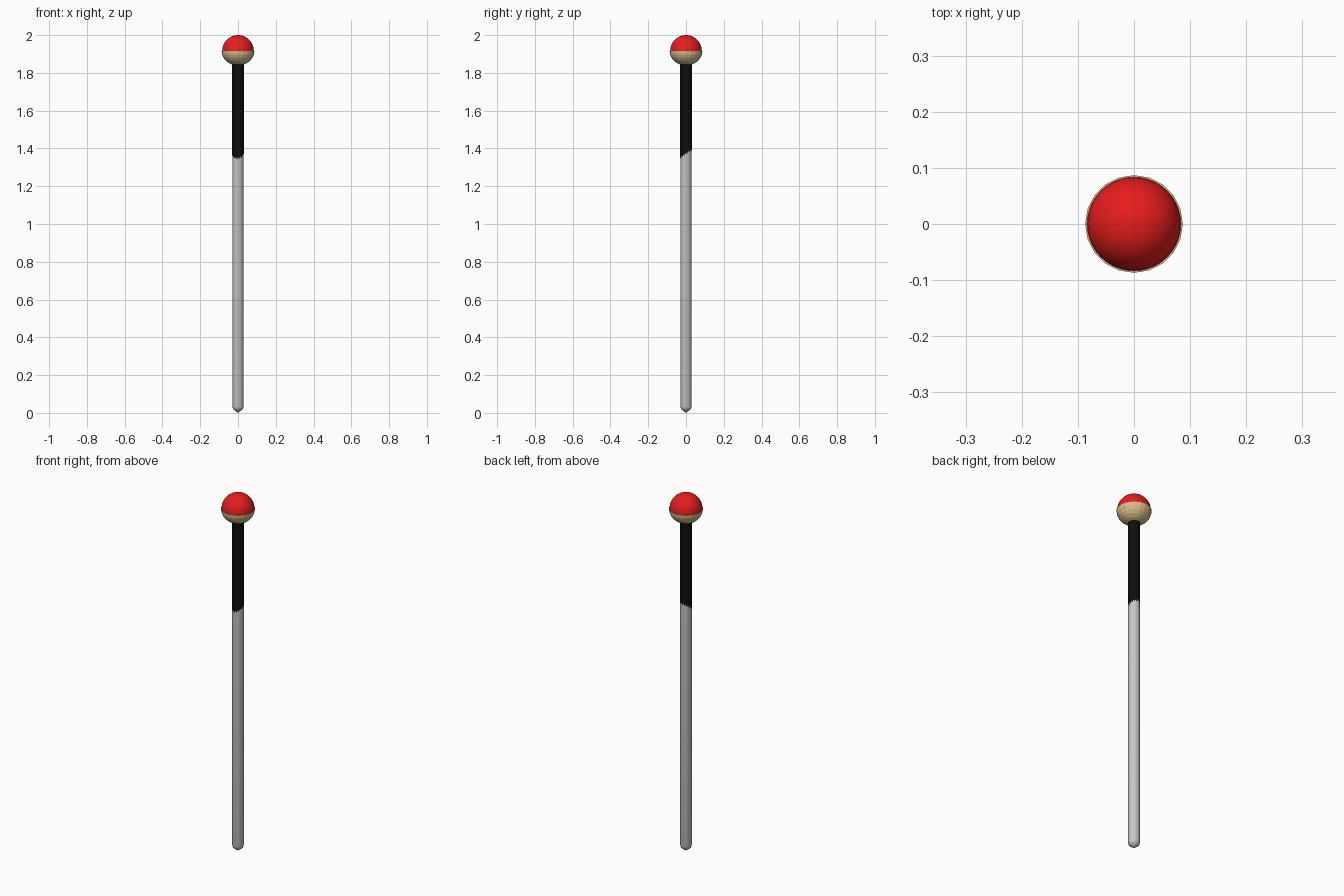
import bpy, math

if "Cube" in bpy.data.objects:
    bpy.data.objects.remove(bpy.data.objects["Cube"])


def material(name, color):
    m = bpy.data.materials.new(name)
    m.diffuse_color = (*color, 1)
    m.use_nodes = True
    m.node_tree.nodes["Principled BSDF"].inputs["Base Color"].default_value = m.diffuse_color
    return m


def lathe(name, profile, sides, mat, angle=None, shift=None):
    """Spin a (radius, z) profile about z; zero radius gives a pole."""
    verts, faces, rings = [], [], []
    for row, (r, z) in enumerate(profile):
        ring = []
        for i in range(1 if r == 0 else sides):
            a = 2 * math.pi * i / sides
            x, y = r * math.cos(a), r * math.sin(a)
            dz = shift(i, x, y) if shift and row == 0 else 0
            ring.append(len(verts))
            verts.append((x, y, z + dz))
        rings.append(ring)
    for lo, hi in zip(rings, rings[1:]):
        for i in range(sides):
            j = (i + 1) % sides
            quad = [lo[i % len(lo)], lo[j % len(lo)], hi[j % len(hi)], hi[i % len(hi)]]
            faces.append(list(dict.fromkeys(quad)))
    mesh = bpy.data.meshes.new(name)
    mesh.from_pydata(verts, [], faces)
    mesh.materials.append(mat)
    ob = bpy.data.objects.new(name, mesh)
    bpy.context.collection.objects.link(ob)
    if angle:
        bpy.ops.object.select_all(action='DESELECT')
        ob.select_set(True)
        bpy.context.view_layer.objects.active = ob
        bpy.ops.object.shade_smooth_by_angle(angle=math.radians(angle))
    return ob


def arc(r, h, z, a0, a1, n):
    """Points of an elliptical arc between two latitudes in degrees."""
    pts = []
    for i in range(n + 1):
        a = math.radians(a0 + (a1 - a0) * i / n)
        c = math.cos(a)
        pts.append((r * c if c > 1e-6 else 0, z + h * math.sin(a)))
    return pts


grey = material("grey metal", (0.57, 0.57, 0.57))
black = material("black grip", (0.004, 0.004, 0.004))
tan = material("tan wood", (0.68, 0.52, 0.25))
red = material("red paint", (0.8, 0.012, 0.012))

# Long rod with a blunt pointed tip
lathe("rod", [(0, 0), (0.016, 0.012), (0.026, 0.02), (0.03, 0.034), (0.03, 1.86)],
      20, grey, 40)

# Black grip with a slanted, ragged lower edge
lathe("grip", [(0.0306, 1.37), (0.0306, 1.86)], 40, black, 40,
      lambda i, x, y: 0.7 * y + 0.12 * x + (0.007 if i % 2 else -0.007))

# Tan lower half of the knob, with a flat ledge on top
lower = arc(0.087, 0.078, 1.917, -70, 0, 5)
lathe("knob_cup", [(0, lower[0][1])] + lower + [(0.08, 1.917)], 20, tan, 10)

# Smooth red dome
lathe("knob_dome", arc(0.0835, 0.083, 1.917, 0, 90, 10), 40, red, 40)
